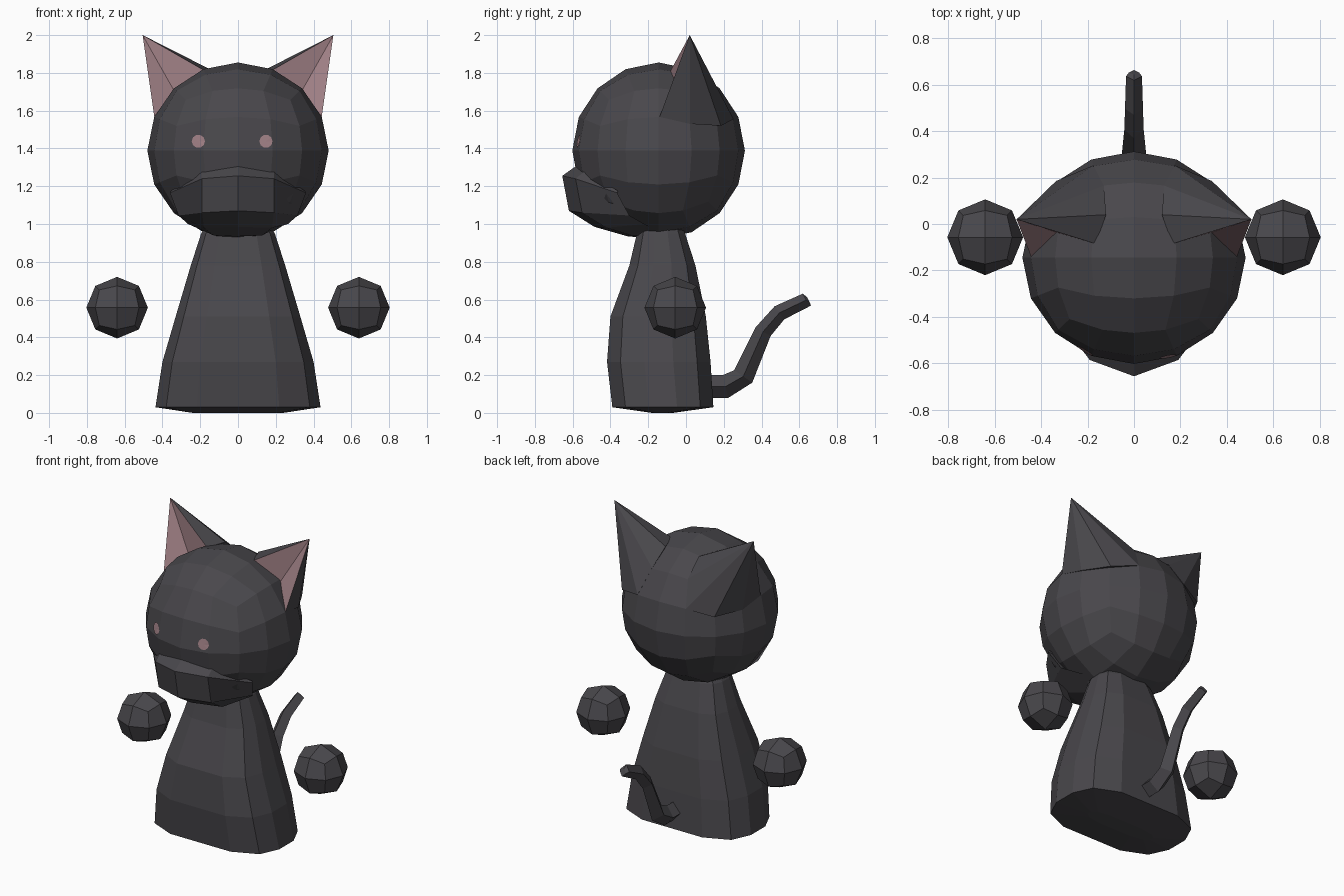
import bpy, bmesh, math
from mathutils import Vector
from mathutils.bvhtree import BVHTree

if "Cube" in bpy.data.objects:
    bpy.data.objects.remove(bpy.data.objects["Cube"])


def material(name, rgb):
    m = bpy.data.materials.new(name)
    m.diffuse_color = (*rgb, 1)
    m.use_nodes = True
    m.node_tree.nodes["Principled BSDF"].inputs["Base Color"].default_value = m.diffuse_color
    return m


FUR = material("charcoal_fur", (0.066, 0.063, 0.071))
PINK = material("dusty_pink", (0.35, 0.215, 0.235))


def make(name, bm, mats, fix_normals=True):
    if fix_normals:
        bmesh.ops.recalc_face_normals(bm, faces=bm.faces)
    me = bpy.data.meshes.new(name)
    bm.to_mesh(me)
    bm.free()
    for m in mats:
        me.materials.append(m)
    ob = bpy.data.objects.new(name, me)
    bpy.context.collection.objects.link(ob)
    return ob


def quad_sphere(centre, radii, cuts):
    """Cube grid pushed out to an ellipsoid with even angular spacing."""
    bm = bmesh.new()
    bmesh.ops.create_cube(bm, size=2)
    bmesh.ops.subdivide_edges(bm, edges=bm.edges[:], cuts=cuts, use_grid_fill=True)
    for v in bm.verts:
        d = Vector([math.tan(c * math.pi / 4) for c in v.co]).normalized()
        v.co = Vector(centre) + Vector([a * r for a, r in zip(d, radii)])
    return bm


def loft(bm, rings):
    """Skin closed rings of points and cap both ends."""
    loops = [[bm.verts.new(p) for p in ring] for ring in rings]
    n = len(loops[0])
    for a, b in zip(loops, loops[1:]):
        for i in range(n):
            j = (i + 1) % n
            bm.faces.new((a[i], a[j], b[j], b[i]))
    bm.faces.new(loops[0])
    bm.faces.new(loops[-1])


# Head and floating paws
head_bm = quad_sphere((0, -0.145, 1.388), (0.48, 0.457, 0.467), 3)
head_tree = BVHTree.FromBMesh(head_bm)
make("head", head_bm, [FUR])
for side, label in ((-1, "left"), (1, "right")):
    make(label + "_paw",
         quad_sphere((side * 0.64, -0.057, 0.557), (0.163,) * 3, 1), [FUR])

# Muzzle: mirrored strips from the brow of the snout down under the chin
rows = [
    [(0, -0.585, 1.305), (0.19, -0.535, 1.28), (0.355, -0.36, 1.175)],
    [(0, -0.655, 1.255), (0.19, -0.585, 1.24), (0.36, -0.365, 1.165)],
    [(0, -0.62, 1.07), (0.19, -0.55, 1.06), (0.315, -0.30, 1.045)],
    [(0, -0.485, 0.985), (0.18, -0.42, 0.98), (0.265, -0.22, 1.0)],
    [(0, -0.31, 0.935), (0.13, -0.29, 0.94), (0.20, -0.18, 0.98)],
    [(0, -0.15, 0.92), (0.10, -0.15, 0.935), (0.15, -0.12, 0.97)],
]
bm = bmesh.new()
loft(bm, [[(-x, y, z) for x, y, z in r[:0:-1]] + r for r in rows])
make("muzzle", bm, [FUR])

# Eyes: thin discs laid on the face
for x, label in ((-0.21, "left"), (0.148, "right")):
    bm = bmesh.new()

    def on_face(px, pz):
        hit = head_tree.ray_cast(Vector((px, -2, pz)), Vector((0, 1, 0)))[0]
        return bm.verts.new((px, hit.y - 0.005, pz))

    mid = on_face(x, 1.438)
    rim = [on_face(x + 0.035 * math.cos(a), 1.438 + 0.035 * math.sin(a))
           for a in [i * math.tau / 10 for i in range(10)]]
    for i in range(10):
        bm.faces.new((mid, rim[i], rim[(i + 1) % 10]))
    make(label + "_eye", bm, [PINK], fix_normals=False)

# Ears: tall pyramids with a hollow pink front
base = {
    "inner_front": (0.165, -0.085, 1.805), "inner_top": (0.12, 0.04, 1.805),
    "crown": (0.13, 0.165, 1.71), "back": (0.175, 0.252, 1.555),
    "outer_back": (0.335, 0.185, 1.52), "outer": (0.425, 0.02, 1.53),
    "outer_front": (0.443, -0.14, 1.567), "hollow": (0.29, -0.05, 1.62),
}
for side, label in ((-1, "left"), (1, "right")):
    bm = bmesh.new()
    tip = bm.verts.new((side * 0.505, 0.02, 2.0))
    ring = [bm.verts.new((side * x, y, z)) for x, y, z in base.values()]
    bottom = bm.verts.new((side * 0.25, 0.0, 1.55))
    n = len(ring)
    for i in range(n):
        f = bm.faces.new((tip, ring[i], ring[(i + 1) % n]))
        f.material_index = 1 if i >= n - 2 else 0
        bm.faces.new((bottom, ring[(i + 1) % n], ring[i]))
    make(label + "_ear", bm, [FUR, PINK])

# Body: tapered twelve-sided column (height, half width, front y, back y)
quarter = [(1, 0.28), (0.87, 0.74), (0.5, 1)]
plan = (quarter + [(-x, y) for x, y in reversed(quarter)] +
        [(-x, -y) for x, y in quarter] + [(x, -y) for x, y in reversed(quarter)])
sections = [(0.0, 0.24, -0.18, -0.07), (0.03, 0.437, -0.39, 0.145),
            (0.27, 0.40, -0.418, 0.13), (0.51, 0.33, -0.40, 0.105),
            (0.78, 0.25, -0.30, 0.05), (0.95, 0.195, -0.26, -0.005),
            (1.05, 0.13, -0.21, -0.05)]
bm = bmesh.new()
loft(bm, [[(w * px, (f + b) / 2 + (b - f) / 2 * py, z) for px, py in plan]
          for z, w, f, b in sections])
make("body", bm, [FUR])

# Tail: tapering four-sided tube bent up behind the body (y, z, radius)
path = [(0.07, 0.14, 0.06), (0.21, 0.14, 0.062), (0.303, 0.193, 0.058),
        (0.408, 0.43, 0.046), (0.495, 0.53, 0.043), (0.635, 0.597, 0.038),
        (0.652, 0.59, 0.024)]
bm = bmesh.new()
rings = []
for i, (y, z, r) in enumerate(path):
    a, b = path[max(i - 1, 0)], path[min(i + 1, len(path) - 1)]
    if i >= len(path) - 2:
        a, b = path[-3], path[-2]
    t = Vector((0, b[0] - a[0], b[1] - a[1])).normalized()
    up = Vector((0, -t.z, t.y))
    rings.append([Vector((0, y, z)) + up * r * math.cos(k * math.pi / 2) +
                  Vector((0.9 * r * math.sin(k * math.pi / 2), 0, 0))
                  for k in range(4)])
loft(bm, rings)
make("tail", bm, [FUR])
